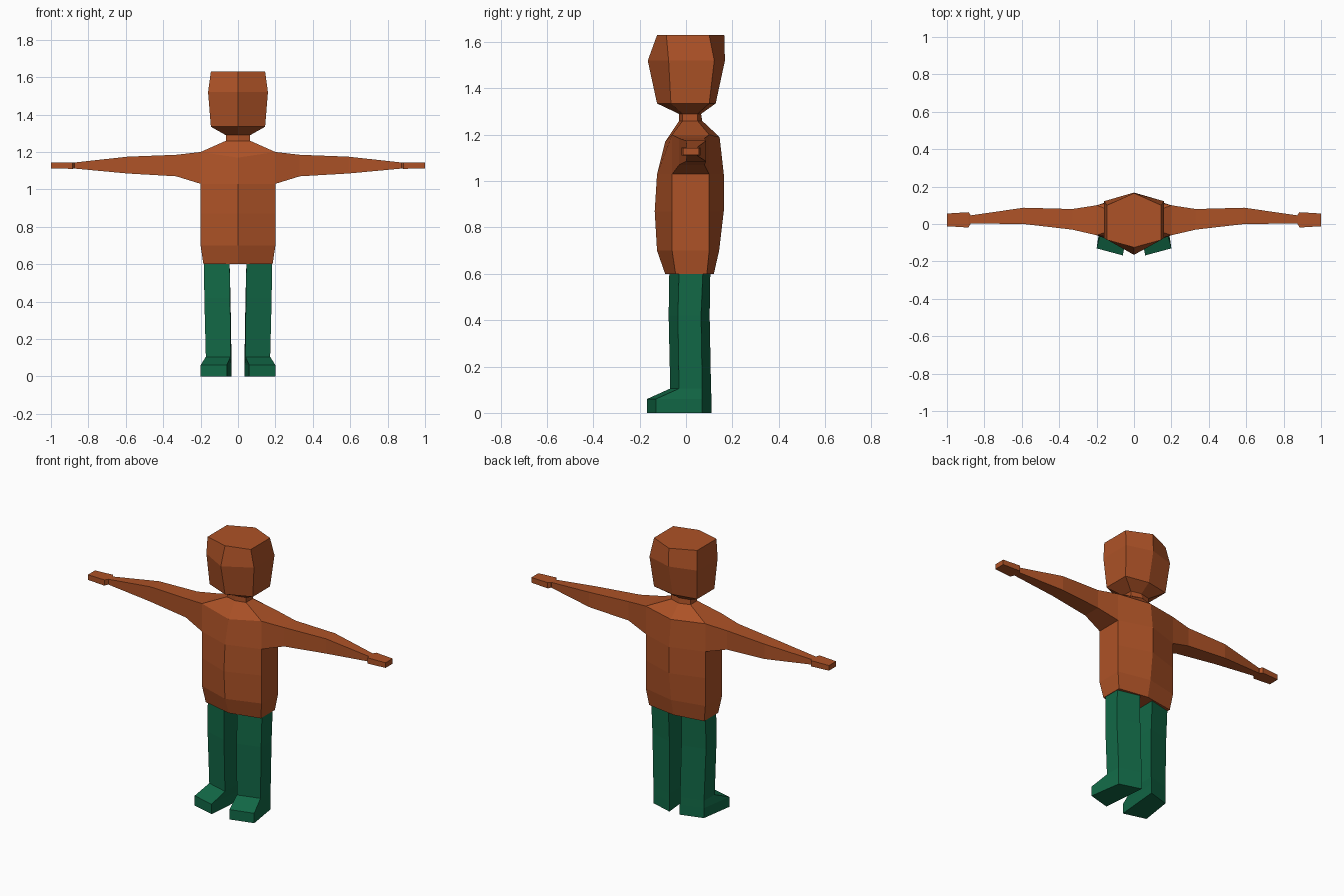
import bpy
import bmesh


def material(name, rgb):
    m = bpy.data.materials.new(name)
    m.diffuse_color = (*rgb, 1.0)
    return m


ORANGE = material("burnt orange", (0.42, 0.085, 0.02))
GREEN = material("dark green", (0.006, 0.14, 0.062))


def loft(name, rings, mat, cap_start=True):
    """Skin a list of equal-sized vertex rings into one flat-shaded part."""
    bm = bmesh.new()
    loops = [[bm.verts.new(p) for p in ring] for ring in rings]
    n = len(loops[0])
    for a, b in zip(loops, loops[1:]):
        for i in range(n):
            j = (i + 1) % n
            bm.faces.new((a[i], a[j], b[j], b[i]))
    if cap_start:
        bm.faces.new(loops[0])
    bm.faces.new(loops[-1])
    bmesh.ops.recalc_face_normals(bm, faces=bm.faces)
    mesh = bpy.data.meshes.new(name)
    bm.to_mesh(mesh)
    bm.free()
    mesh.materials.append(mat)
    ob = bpy.data.objects.new(name, mesh)
    bpy.context.collection.objects.link(ob)
    return ob


def hexagon(z, x, front, side_front, side_back, back, zf=None, zb=None):
    """Six-sided section with a ridge at the front and back centre."""
    return [(0, front, zf or z), (x, side_front, z), (x, side_back, z),
            (0, back, zb or z), (-x, side_back, z), (-x, side_front, z)]


# Torso, ending in the neck
loft("torso", [
    hexagon(0.60, 0.185, -0.09, -0.045, 0.09, 0.12),
    hexagon(0.70, 0.20, -0.125, -0.06, 0.10, 0.143),
    hexagon(0.87, 0.20, -0.135, -0.06, 0.10, 0.163),
    hexagon(1.03, 0.20, -0.125, -0.06, 0.10, 0.163),
    hexagon(1.20, 0.20, -0.09, -0.06, 0.10, 0.145, 1.17, 1.19),
    hexagon(1.26, 0.065, -0.03, -0.015, 0.05, 0.07),
    hexagon(1.29, 0.065, -0.03, -0.015, 0.05, 0.065),
], ORANGE)

# Head
loft("head", [
    hexagon(1.29, 0.065, -0.03, -0.015, 0.05, 0.065),
    hexagon(1.335, 0.145, -0.125, -0.065, 0.10, 0.128),
    hexagon(1.52, 0.16, -0.165, -0.075, 0.122, 0.168),
    hexagon(1.63, 0.145, -0.125, -0.085, 0.10, 0.165),
], ORANGE)

# Arm sections: x, y min, y max, z min, z max
ARM = [(0.20, -0.06, 0.10, 1.03, 1.20), (0.33, -0.03, 0.08, 1.07, 1.185),
       (0.59, 0.0, 0.087, 1.085, 1.175), (0.88, 0.003, 0.045, 1.112, 1.143)]
HAND = [(0.873, 0.003, 0.048, 1.112, 1.143), (0.885, -0.019, 0.063, 1.11, 1.145),
        (1.0, -0.012, 0.056, 1.112, 1.143)]

# Leg sections: z, front z, inner/outer front x and y, inner/outer back x and y
LEG = [(0.0, 0.0, 0.06, -0.168, 0.20, -0.13, 0.17, 0.07, 0.035, 0.11),
       (0.06, 0.06, 0.06, -0.168, 0.20, -0.13, 0.17, 0.07, 0.035, 0.11),
       (0.105, 0.105, 0.04, -0.068, 0.172, -0.03, 0.17, 0.07, 0.035, 0.108),
       (0.42, 0.42, 0.042, -0.075, 0.18, -0.035, 0.18, 0.065, 0.04, 0.102),
       (0.61, 0.61, 0.045, -0.072, 0.182, -0.03, 0.182, 0.073, 0.045, 0.105)]

for side, s in (("left", -1), ("right", 1)):
    # Arms and hands
    for part, sections in (("arm", ARM), ("hand", HAND)):
        loft(f"{side}_{part}",
             [[(s * x, y0, z0), (s * x, y1, z0), (s * x, y1, z1), (s * x, y0, z1)]
              for x, y0, y1, z0, z1 in sections], ORANGE,
             cap_start=(part == "hand"))
    # Legs with turned-out feet
    loft(f"{side}_leg",
         [[(s * a, b, zf), (s * c, d, zf), (s * e, f, z), (s * g, h, z)]
          for z, zf, a, b, c, d, e, f, g, h in LEG], GREEN)
